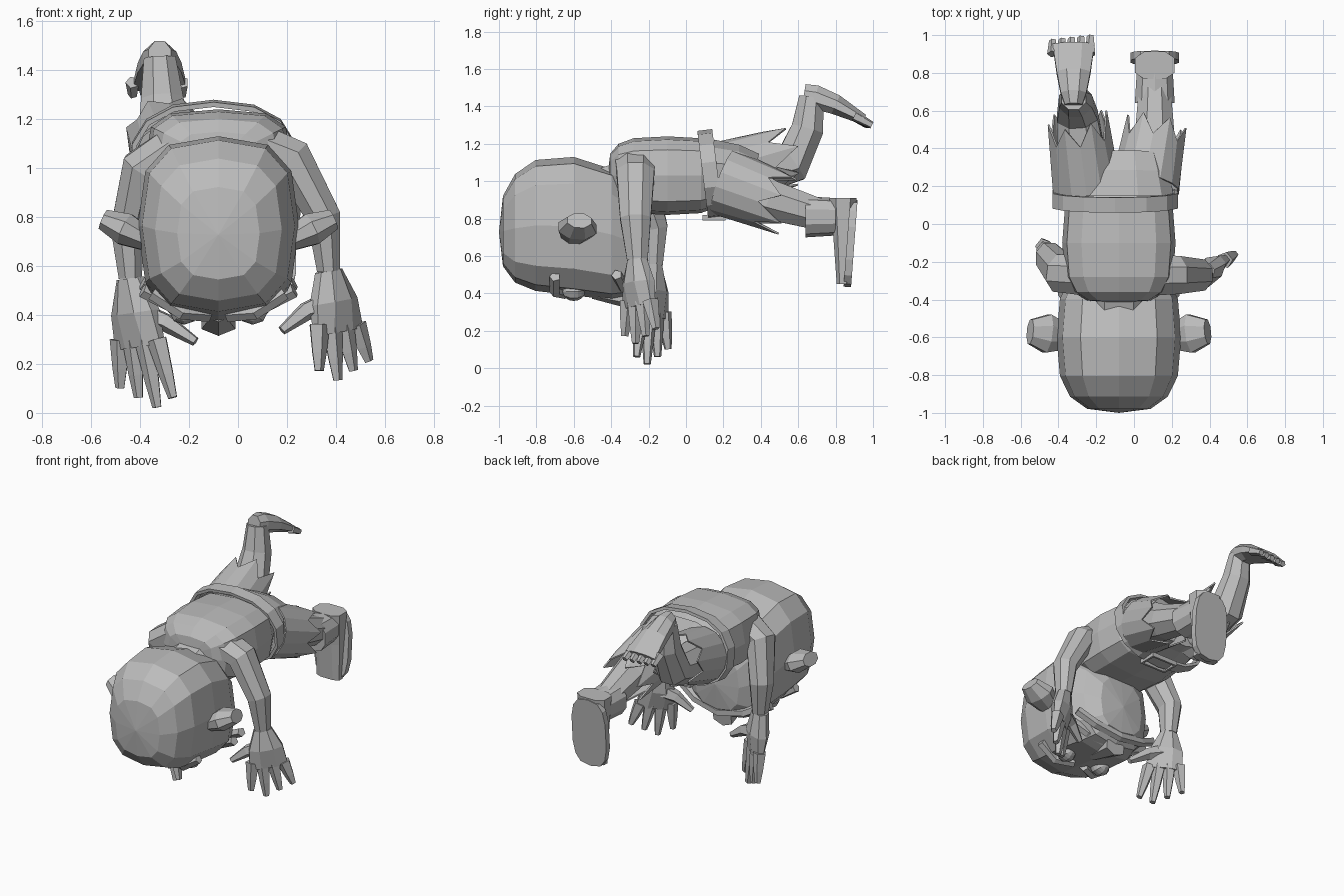
import bpy, bmesh, math, random
from mathutils import Vector

random.seed(4)
cube = bpy.data.objects.get("Cube")
if cube:
    bpy.data.objects.remove(cube)

SHADE = (.5, .5, .5, 1)
grey = bpy.data.materials.new("plain_grey")
grey.use_nodes = True
grey.diffuse_color = SHADE
grey.node_tree.nodes["Principled BSDF"].inputs["Base Color"].default_value = SHADE

X, Y, Z = Vector((1, 0, 0)), Vector((0, 1, 0)), Vector((0, 0, 1))
MID = -.08  # middle plane of head and torso


def finish(name, bm, thickness=0):
    bmesh.ops.recalc_face_normals(bm, faces=bm.faces)
    mesh = bpy.data.meshes.new(name)
    bm.to_mesh(mesh)
    bm.free()
    mesh.materials.append(grey)
    part = bpy.data.objects.new(name, mesh)
    bpy.context.collection.objects.link(part)
    if thickness:
        shell = part.modifiers.new("shell", "SOLIDIFY")
        shell.thickness = thickness
        shell.offset = 0


def boxy(value, power):
    """Push a unit circle or sphere coordinate outward towards a box."""
    return math.copysign(abs(value) ** power, value)


def blob(name, centre, size, power=1, tilt=0, bend=0, segments=12):
    """Boxy ellipsoid with poles along y; tilt lowers the far end, bend both."""
    bm = bmesh.new()
    bmesh.ops.create_uvsphere(bm, u_segments=segments, v_segments=8, radius=1)
    for vert in bm.verts:
        x, y, z = (boxy(value, power) * scale
                   for value, scale in zip(vert.co.xzy, size))
        vert.co = Vector(centre) + Vector((x, y, z - tilt * y - bend * y * y))
    finish(name, bm)


def tube(name, path, start, end, bulge=0, flat=1, flat_end=None, side=X,
         sides=8, power=1, jag=0, shell=0):
    """Tapered loft along a path; side is the direction of its width.
    A shell thickness leaves the ends open; jag tears the last ring."""
    bm = bmesh.new()
    path = [Vector(point) for point in path]
    last = len(path) - 1
    flat_end = flat_end or flat
    rings = []
    for i, centre in enumerate(path):
        part = i / last
        width = start + (end - start) * part + bulge * math.sin(math.pi * part)
        depth = width * (flat + (flat_end - flat) * part)
        along = (path[min(i + 1, last)] - path[max(i - 1, 0)]).normalized()
        across = (side - along * side.dot(along)).normalized()
        up = along.cross(across)
        ring = []
        for k in range(sides):
            angle = math.tau * (k + .5) / sides
            co = (centre + across * boxy(math.cos(angle), power) * width
                  + up * boxy(math.sin(angle), power) * depth)
            if jag and i == last:
                co += along * jag * (random.uniform(.5, 1) if k % 2 else -.5)
            ring.append(bm.verts.new(co))
        rings.append(ring)
    for near, far in zip(rings, rings[1:]):
        for k in range(sides):
            after = (k + 1) % sides
            bm.faces.new((near[k], near[after], far[after], far[k]))
    if not shell:
        bm.faces.new(rings[0])
        bm.faces.new(rings[-1])
    finish(name, bm, shell)


# Large head with its crown forward and its face turned down
blob("head", (MID, -.6, .76), (.33, .4, .37), power=.7, tilt=.12, bend=.5)
tube("neck", [(MID, -.5, .9), (MID, -.2, 1)], .2, .2, flat=.8)

# Ears, eyes and brows, mirrored about the middle of the head
for label, sign in (("left", 1), ("right", -1)):
    def at(offset, y, z):
        return (MID + sign * offset, y, z)
    tube(label + "_ear", [at(.28, -.6, .7), at(.38, -.58, .75), at(.47, -.57, .79)],
         .07, .07, bulge=.04, flat=.65, side=Y)
    tube(label + "_brow", [at(.04, -.64, .4), at(.15, -.7, .41), at(.27, -.7, .49)],
         .03, .03, side=Y, sides=5)
    blob(label + "_eye", at(.14, -.6, .41), (.06, .06, .05), segments=8)

# Nose and wide curved mouth
tube("nose", [(MID, -.5, .4), (MID, -.28, .37)], .04, .08, flat=.7, sides=6)
for label, y, z in (("upper_lip", -.32, .4), ("lower_lip", -.24, .43)):
    curve = [(MID + .31 * f, y - .05 * f * f, z + .1 * f * f)
             for f in (-1, -.6, 0, .6, 1)]
    tube(label, curve, .03, .03, side=Y, sides=5)

# Torso, belt and open buckle
blob("torso", (MID, -.1, 1.03), (.3, .32, .21), power=.6)
tube("belt", [(-.1, .09, 1.03), (-.1, .17, 1.04)], .33, .33, flat=.7,
     sides=14, power=.85, shell=.02)
tube("buckle", [(MID, .15, .79), (MID, .15, .82)], .13, .13, flat=.6,
     sides=4, shell=.02)

# Torn trousers
tube("trouser_seat", [(MID, .15, 1.03), (MID, .27, 1.03), (MID, .36, 1.01)], .3, .24,
     flat=.66, flat_end=.6, sides=12, power=.8)
for label, hip, hem in (("right", (-.25, .2, 1.03), (-.29, .5, 1.12)),
                        ("left", (.06, .2, 1), (.11, .47, .9))):
    tube(label + "_trouser_leg", [hip, hem], .18, .16, sides=14, jag=.1, shell=.01)

# Raised bare right leg, foot and toes
tube("right_leg", [(-.27, .3, 1.03), (-.3, .57, 1.1), (-.31, .65, 1.28), (-.32, .67, 1.45)],
     .14, .07)
tube("right_foot", [(-.32, .63, 1.46), (-.32, .69, 1.45), (-.32, .8, 1.41), (-.32, .95, 1.33)],
     .05, .12, flat=1.3, flat_end=.25)
for i, label in enumerate(("little", "fourth", "middle", "second", "big")):
    x = -.43 + i * .05
    tube(label + "_toe", [(x, .9, 1.35), (x, .97 + i * .006, 1.3)], .03, .02, sides=5)

# Left leg and boot
tube("left_leg", [(.07, .25, 1), (.11, .45, .9), (.11, .72, .82)], .14, .09)
tube("left_boot_cuff", [(.11, .64, .81), (.11, .8, .81)], .11, .1, sides=10, power=.85)
tube("left_boot", [(.11, .84, .91), (.11, .84, .7), (.11, .84, .45)], .11, .09,
     flat=.7, flat_end=.4, power=.7)
tube("left_boot_sole", [(.11, .86, .67), (.11, .9, .667)], .13, .13, flat=1.8,
     sides=14, power=.65)

# Arms reaching down to the ground
LEFT_WRIST, RIGHT_WRIST = (.37, -.26, .58), (-.44, -.18, .55)
tube("left_arm", [(.05, -.27, 1.1), (.22, -.27, 1.04), (.35, -.27, .8), LEFT_WRIST],
     .12, .06, bulge=.01, flat=.85, side=Y)
tube("right_arm", [(-.22, -.27, 1.1), (-.39, -.26, 1), (-.45, -.18, .75), RIGHT_WRIST],
     .12, .06, bulge=.01, flat=.85, side=Y)

# Hands: a flat palm, four fanned fingers and a thumb pointing inward
for label, wrist, knuckles, spread, reach in (
        ("left", LEFT_WRIST, (.41, -.25, .33), Vector((1, .8, 0)), .2),
        ("right", RIGHT_WRIST, (-.4, -.18, .27), Vector((-1, .8, 0)), .25)):
    wrist, knuckles = Vector(wrist), Vector(knuckles)
    down = (knuckles - wrist).normalized()
    palm = wrist.lerp(knuckles, .5)
    inward = Vector((-spread.x, -spread.y * .4, 0))
    tube(label + "_palm", [wrist, palm, knuckles], .06, .13, bulge=.02,
         flat=.9, flat_end=.3, side=spread)
    for i, finger in enumerate(("index", "middle", "ring", "little")):
        fan = spread * (i - 1.5)
        root = knuckles + fan * .05 - down * .03
        tip = knuckles + fan * .07 + down * (reach - .04 * abs(i - 1))
        tube(label + "_" + finger + "_finger", [root, root.lerp(tip, .6), tip],
             .045, .02, side=spread, sides=5)
    tube(label + "_thumb", [palm, palm + inward * .12 + down * .04,
                            palm + inward * .23 + down * .12], .06, .02, sides=5, side=Z)
